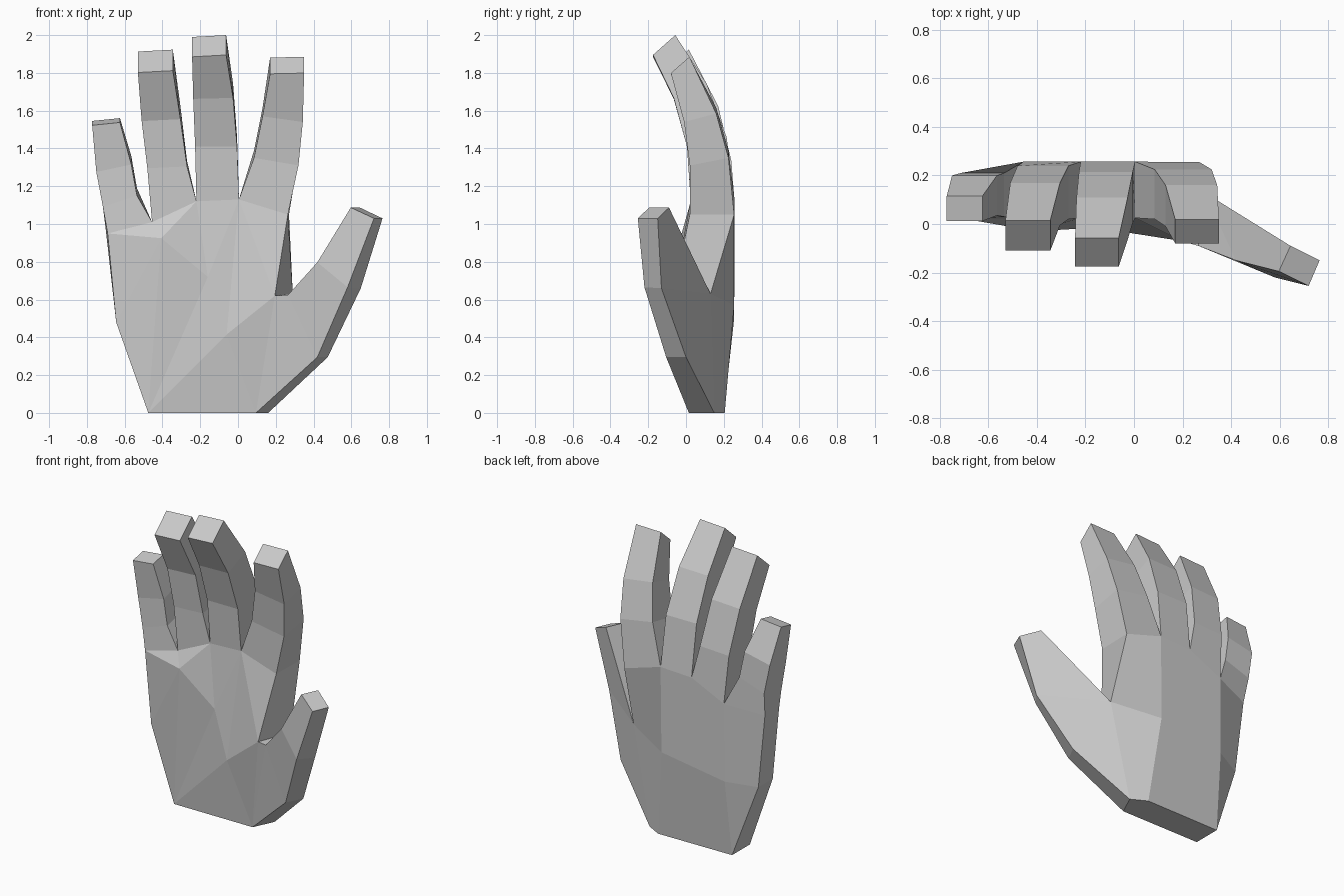
import bpy, bmesh

cube = bpy.data.objects.get("Cube")
if cube:
    bpy.data.objects.remove(cube, do_unlink=True)

# One flat skin colour
grey = bpy.data.materials.new("plain_grey")
grey.use_nodes = True
colour = (0.6, 0.6, 0.6, 1.0)
grey.diffuse_color = colour
grey.node_tree.nodes["Principled BSDF"].inputs["Base Color"].default_value = colour

bm = bmesh.new()
v = {}


def add_points(points):
    for name, co in points.items():
        v[name] = bm.verts.new(co)


def add_faces(*faces):
    for names in faces:
        bm.faces.new([v[n] for n in names.split()])


# Palm side: wrist, hollow of the palm, and base of the thumb
add_points({
    "wrist_f": (-.475, .015, 0), "heel_f": (-.645, .02, .48),
    "pinky_f": (-.69, .02, .95), "index_f": (.264, .02, 1.05),
    "p1": (-.406, -.03, .925), "p2": (-.16, -.015, .72), "p3": (-.06, -.03, .415),
    "wrist_tf": (.095, .015, 0), "web_f": (.195, -.07, .62), "web_m": (.265, -.09, .625),
})

# Back of the hand
add_points({
    "wrist_b": (-.475, .2, 0), "wrist_c": (.06, .205, 0), "wrist_tb": (.16, .15, 0),
    "heel_b": (-.645, .17, .48), "pinky_b": (-.70, .18, .97),
    "index_b": (.27, .255, 1.05), "q_out": (-.46, .255, .5), "q_in": (0, .255, .57),
    "web_b": (.29, .13, .63),
})

# Gaps between the fingers, front and back
for i, (x, z) in enumerate([(-.455, 1.01), (-.22, 1.12), (.005, 1.13)], 1):
    add_points({f"gap{i}_f": (x, .025, z), f"gap{i}_b": (x, .257, z)})

# Thumb
add_points({
    "k1_f": (.42, -.105, .295), "k1_b": (.475, 0, .295),
    "k2_f": (.58, -.22, .665), "k2_b": (.65, -.13, .66), "inner": (.42, -.15, .797),
    "tip_if": (.597, -.195, 1.087), "tip_ib": (.645, -.09, 1.087),
    "tip_of": (.72, -.255, 1.03), "tip_ob": (.765, -.15, 1.03),
})

# Palm faces
add_faces("wrist_f heel_f p1", "heel_f pinky_f p1", "pinky_f gap1_f p1",
          "p1 gap1_f gap2_f", "p1 gap2_f p2", "p2 gap2_f gap3_f",
          "p2 gap3_f p3", "p3 gap3_f web_f", "gap3_f index_f web_f",
          "wrist_f p1 p2", "wrist_f p2 p3", "wrist_f p3 wrist_tf",
          "p3 web_f wrist_tf", "wrist_tf web_f web_m", "wrist_tf web_m k1_f")

# Back of the hand faces
add_faces("wrist_b wrist_c q_in q_out", "wrist_b q_out heel_b",
          "heel_b q_out gap1_b pinky_b", "q_out q_in gap3_b gap2_b gap1_b",
          "q_in web_b index_b gap3_b", "wrist_c wrist_tb web_b q_in")

# Outer edge, index side, thumb web and wrist faces
add_faces("wrist_f heel_f heel_b wrist_b", "heel_f pinky_f pinky_b heel_b",
          "index_f web_f web_b index_b", "web_f web_m web_b",
          "wrist_f wrist_tf wrist_tb wrist_c wrist_b")

# Thumb faces
add_faces("web_m inner k2_f k1_f", "inner tip_if tip_of k2_f",
          "wrist_tf k1_f k1_b wrist_tb", "k1_f k2_f k2_b k1_b",
          "k2_f tip_of tip_ob k2_b", "wrist_tb k1_b k2_b web_b",
          "k2_b tip_ob tip_ib web_b", "web_m inner web_b",
          "inner tip_if tip_ib web_b", "tip_if tip_of tip_ob tip_ib")


def finger(left, right, sections):
    # Section: x left, x right, front y, front z, back y, back z, rise to the right
    ring = [v[left + "_f"], v[right + "_f"], v[right + "_b"], v[left + "_b"]]
    for xl, xr, yf, zf, yb, zb, rise in sections:
        h = rise / 2
        new = [bm.verts.new(co) for co in
               ((xl, yf, zf - h), (xr, yf, zf + h), (xr, yb, zb + h), (xl, yb, zb - h))]
        for i in range(4):
            j = (i + 1) % 4
            bm.faces.new((ring[i], ring[j], new[j], new[i]))
        ring = new
    bm.faces.new(ring)


# Little, ring, middle and index fingers
finger("pinky", "gap1", [(-.715, -.535, .03, 1.12, .21, 1.16, .06),
                         (-.75, -.565, .035, 1.295, .2, 1.34, .04),
                         (-.772, -.625, .012, 1.53, .115, 1.553, .015)])
finger("gap1", "gap2", [(-.48, -.27, .02, 1.3, .24, 1.33, .01),
                        (-.51, -.305, -.005, 1.55, .17, 1.62, .01),
                        (-.53, -.345, -.11, 1.807, .015, 1.918, .01)])
finger("gap2", "gap3", [(-.227, -.005, .005, 1.41, .215, 1.46, 0),
                        (-.237, -.026, -.065, 1.665, .11, 1.74, .005),
                        (-.243, -.063, -.175, 1.89, -.057, 1.995, .01)])
finger("gap3", "index", [(.085, .32, .02, 1.33, .225, 1.37, -.04),
                         (.13, .343, -.01, 1.555, .16, 1.6, -.03),
                         (.17, .35, -.08, 1.797, .018, 1.883, .004)])

# Consistent outward normals, flat shading
bmesh.ops.recalc_face_normals(bm, faces=bm.faces[:])
mesh = bpy.data.meshes.new("hand")
bm.to_mesh(mesh)
bm.free()
mesh.materials.append(grey)
hand = bpy.data.objects.new("hand", mesh)
bpy.context.collection.objects.link(hand)
